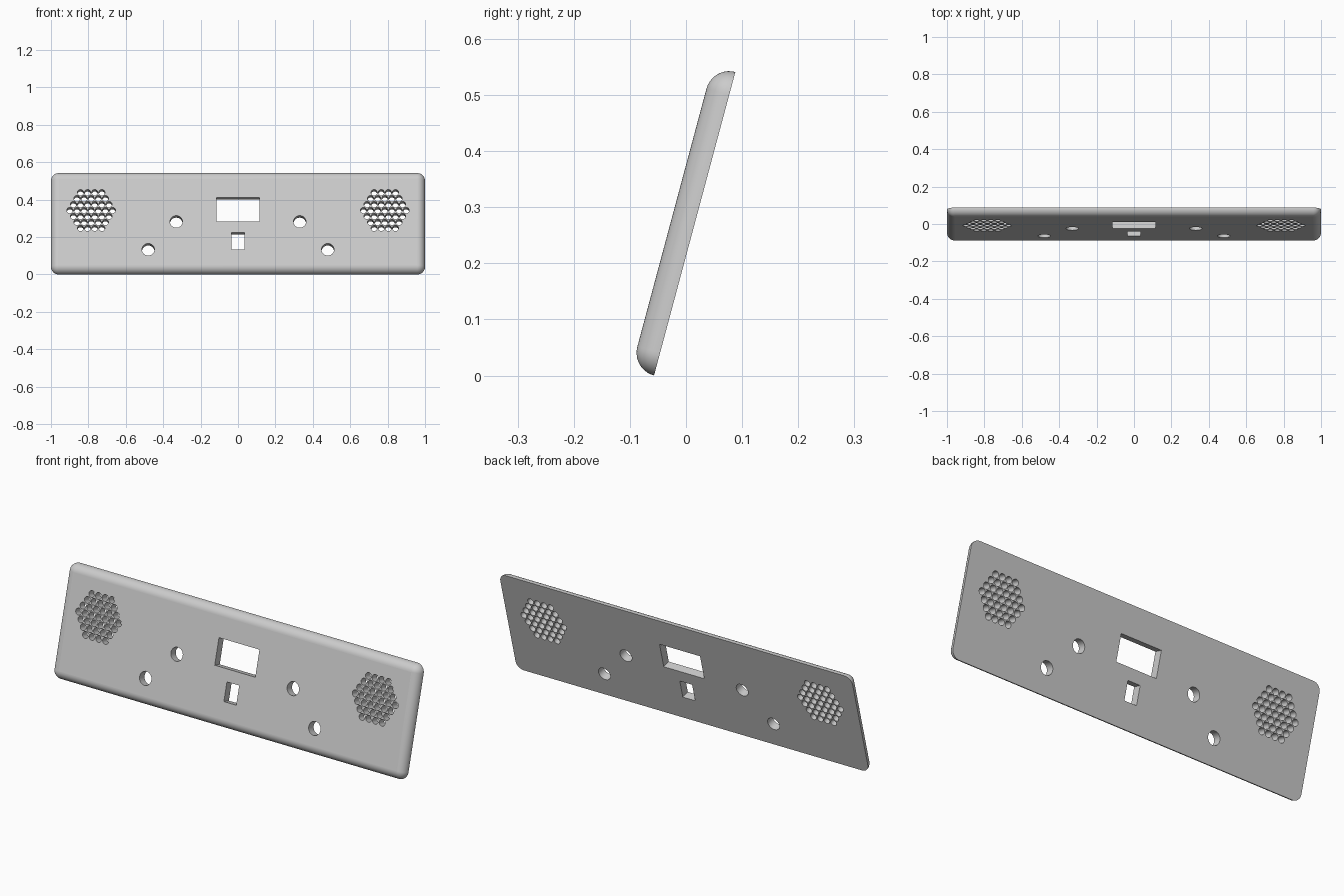
import bpy, bmesh, math
from mathutils import Matrix, Vector

cube = bpy.data.objects.get("Cube")
if cube:
    bpy.data.objects.remove(cube)

TILT = math.radians(-15)
HEIGHT, R = 0.56, 0.042      # panel height along its slope, edge radius = thickness
STEPS = 10

grey = bpy.data.materials.new("light grey plastic")
grey.use_nodes = True
colour = (0.6, 0.6, 0.6, 1)
grey.diffuse_color = colour
grey.node_tree.nodes["Principled BSDF"].inputs["Base Color"].default_value = colour


def make_object(name, bm):
    mesh = bpy.data.meshes.new(name)
    bm.to_mesh(mesh)
    bm.free()
    obj = bpy.data.objects.new(name, mesh)
    bpy.context.collection.objects.link(obj)
    return obj


# Panel: rounded rectangle outlines shrinking along a quarter-round front edge
bm = bmesh.new()
rings = []
for i in range(STEPS + 1):
    a = math.pi / 2 * i / STEPS
    radius, depth = R * math.cos(a), -R * math.sin(a)
    ring = []
    for q, (sx, top) in enumerate([(1, 1), (-1, 1), (-1, 0), (1, 0)]):
        cx, cz = sx * (1 - R), HEIGHT - R if top else R
        for k in range(STEPS + 1):
            b = math.pi / 2 * (q + k / STEPS)
            ring.append(bm.verts.new((cx + radius * math.cos(b), depth, cz + radius * math.sin(b))))
    rings.append(ring)
n = len(rings[0])
for lower, upper in zip(rings, rings[1:]):
    for k in range(n):
        bm.faces.new((lower[k], lower[(k + 1) % n], upper[(k + 1) % n], upper[k]))
bm.faces.new(rings[0])
bm.faces.new(rings[-1])
bmesh.ops.remove_doubles(bm, verts=bm.verts, dist=1e-5)
bmesh.ops.recalc_face_normals(bm, faces=bm.faces)
panel = make_object("front_panel", bm)

# Cutters for every opening
bm = bmesh.new()


def round_hole(x, z, d, sides):
    m = Matrix.Translation((x, -R / 2, z)) @ Matrix.Rotation(math.pi / 2, 4, "X")
    bmesh.ops.create_cone(bm, cap_ends=True, segments=sides, radius1=d / 2,
                          radius2=d / 2, depth=0.1, matrix=m)


def square_hole(w, z0, z1):
    m = Matrix.Translation((0, -R / 2, (z0 + z1) / 2)) @ Matrix.Diagonal((w, 0.1, z1 - z0, 1))
    bmesh.ops.create_cube(bm, size=1, matrix=m)


square_hole(0.23, 0.282, 0.415)      # display window
square_hole(0.07, 0.127, 0.222)      # switch slot
PITCH = 0.038
for side in (-1, 1):
    round_hole(side * 0.33, 0.281, 0.067, 32)
    round_hole(side * 0.48, 0.127, 0.067, 32)
    # Hexagonal speaker grille
    for row in range(-3, 4):
        count = 7 - abs(row)
        for k in range(count):
            round_hole(side * 0.785 + (k - (count - 1) / 2) * PITCH,
                       0.344 + row * PITCH * math.sqrt(3) / 2, 0.033, 16)
cutter = make_object("hole_cutter", bm)
cutter.hide_render = True

# Cut the openings and keep the finished mesh
cut = panel.modifiers.new("openings", "BOOLEAN")
cut.operation, cut.solver, cut.object = "DIFFERENCE", "EXACT", cutter
graph = bpy.context.evaluated_depsgraph_get()
result = bpy.data.meshes.new_from_object(panel.evaluated_get(graph))
panel.modifiers.clear()
panel.data = result
bpy.data.objects.remove(cutter)
result.materials.clear()
result.materials.append(grey)

# Smooth edges and holes, flat front and back
bpy.ops.object.select_all(action="DESELECT")
panel.select_set(True)
bpy.context.view_layer.objects.active = panel
bpy.ops.object.shade_smooth_by_angle(angle=math.radians(35))
for face in result.polygons:
    if abs(face.normal.y) > 0.999:
        face.use_smooth = False

# Lean the panel back
panel.data.transform(Matrix.Translation(Vector((0, -0.057, 0))) @ Matrix.Rotation(TILT, 4, "X"))
